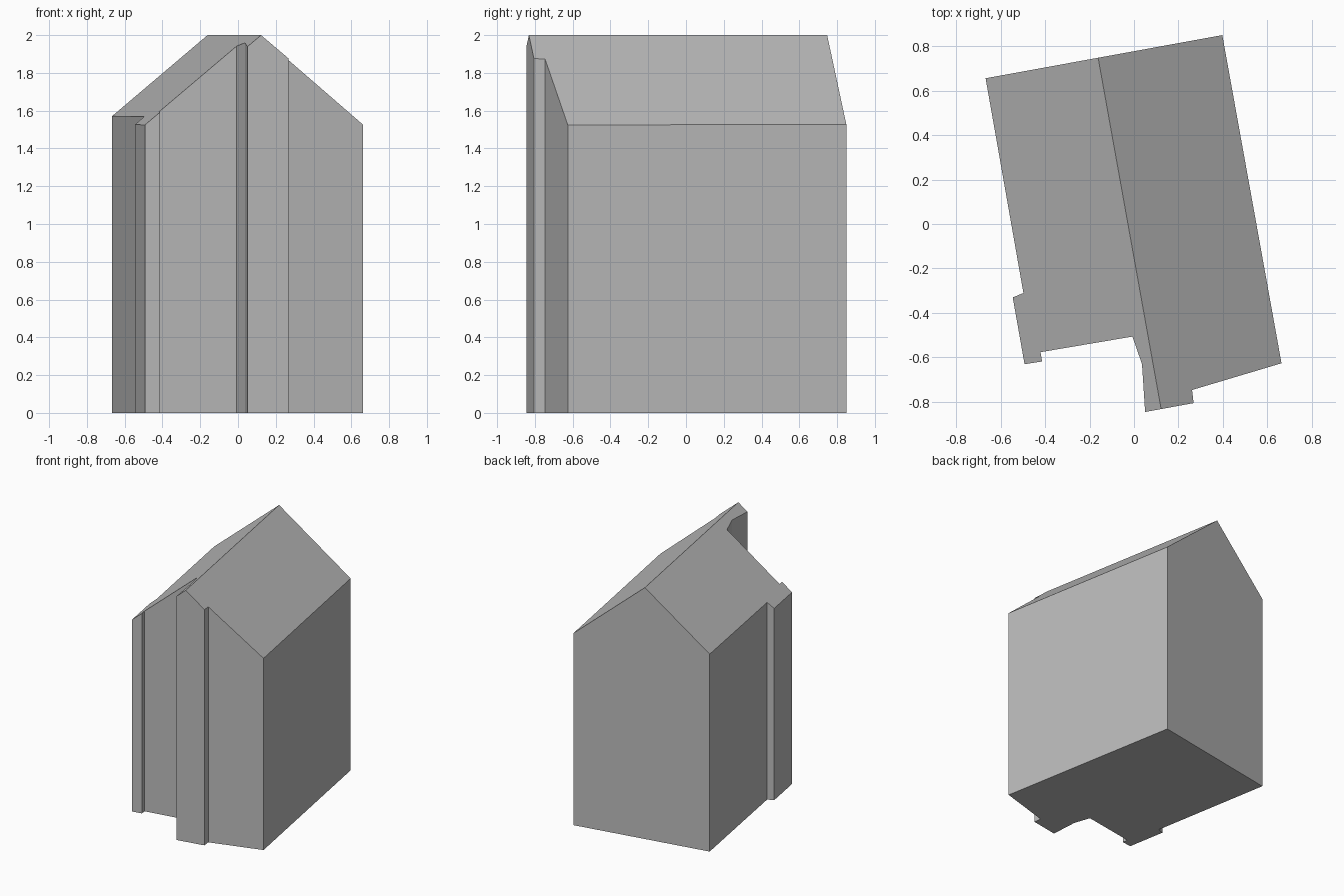
import bpy
import bmesh
from mathutils import Vector

cube = bpy.data.objects.get("Cube")
if cube:
    bpy.data.objects.remove(cube, do_unlink=True)

# Ground plan, with a stepped porch side and two thin wall projections
PLAN = [(-0.667, 0.655), (-0.497, -0.31), (-0.545, -0.33), (-0.492, -0.63),
        (-0.413, -0.618), (-0.42, -0.576), (-0.007, -0.506), (0.036, -0.63),
        (0.05, -0.845), (0.268, -0.805), (0.261, -0.746), (0.663, -0.626),
        (0.397, 0.849)]
RIDGE_BACK = Vector((-0.161, 0.746, 0))
RIDGE_FRONT = Vector((0.122, -0.832, 0))
RIDGE_HEIGHT = 2.0
PITCH = 0.835

# Direction across the roof, square to the ridge
along = (RIDGE_FRONT - RIDGE_BACK).normalized()
across = Vector((-along.y, along.x, 0))

# Floor, walls and a flat top
bm = bmesh.new()
floor = [bm.verts.new((x, y, 0)) for x, y in PLAN]
top = [bm.verts.new((x, y, RIDGE_HEIGHT)) for x, y in PLAN]
bm.faces.new(floor)
roof = bm.faces.new(top)
for i in range(len(PLAN)):
    j = (i + 1) % len(PLAN)
    bm.faces.new((floor[i], floor[j], top[j], top[i]))

# Split the top along the ridge, then lower each side to the roof pitch
bmesh.ops.bisect_plane(bm, geom=[roof, *roof.edges, *roof.verts],
                       plane_co=RIDGE_BACK, plane_no=across)
for v in bm.verts:
    if v.co.z > 1:
        v.co.z = RIDGE_HEIGHT - PITCH * abs((v.co - RIDGE_BACK).dot(across))
bmesh.ops.recalc_face_normals(bm, faces=bm.faces)

mesh = bpy.data.meshes.new("gabled_house")
bm.to_mesh(mesh)
bm.free()
house = bpy.data.objects.new("gabled_house", mesh)
bpy.context.collection.objects.link(house)

# One plain grey for walls and roof
grey = bpy.data.materials.new("plain_grey")
grey.use_nodes = True
colour = (0.5, 0.5, 0.5, 1)
grey.diffuse_color = colour
grey.node_tree.nodes["Principled BSDF"].inputs["Base Color"].default_value = colour
mesh.materials.append(grey)
